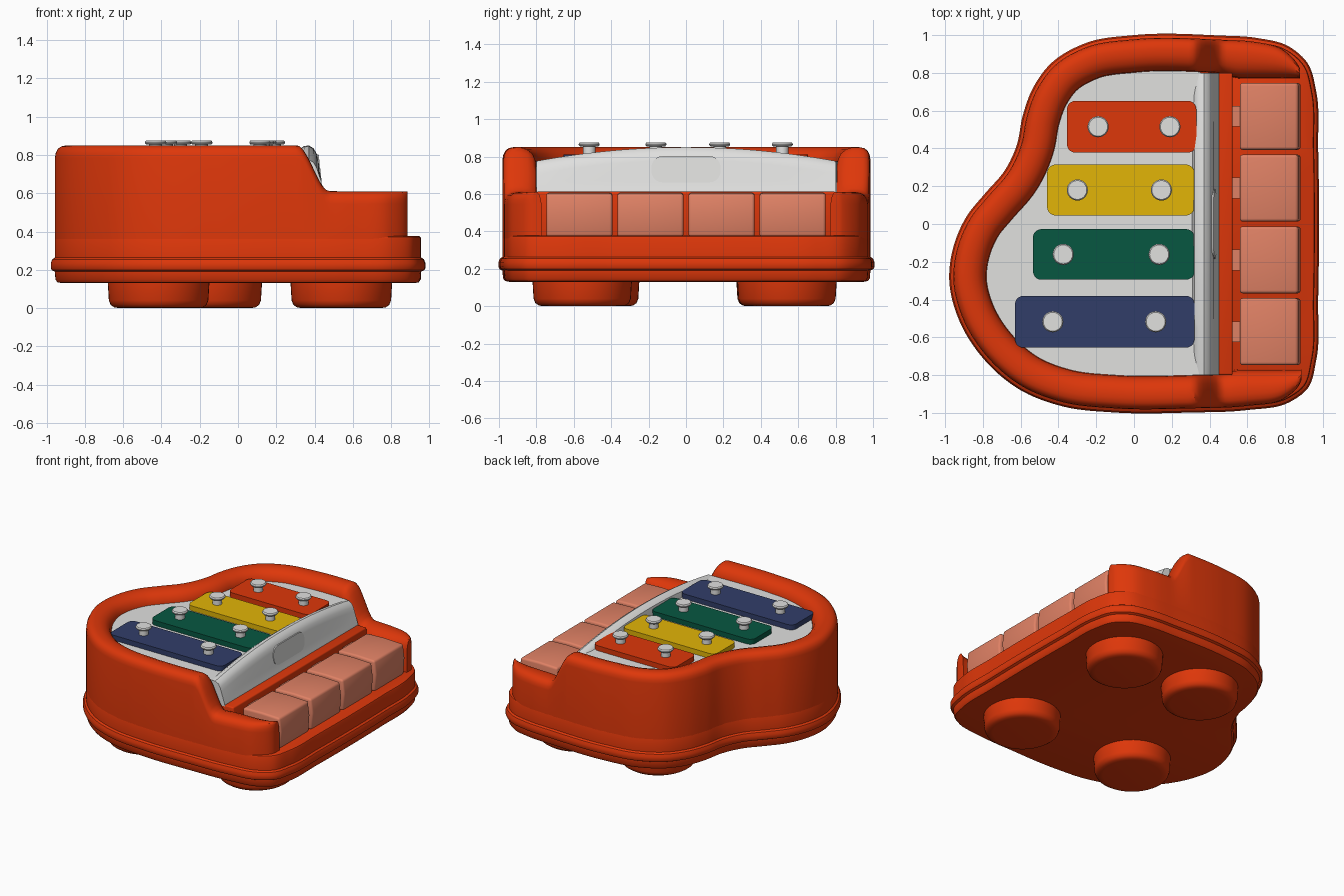
import bpy, bmesh, math
from mathutils import Vector

if "Cube" in bpy.data.objects:
    bpy.data.objects.remove(bpy.data.objects["Cube"])


def material(name, rgb):
    m = bpy.data.materials.new(name)
    m.diffuse_color = (*rgb, 1)
    m.use_nodes = True
    m.node_tree.nodes["Principled BSDF"].inputs["Base Color"].default_value = m.diffuse_color
    return m


RED = material("orange red", (0.73, 0.038, 0.003))
GREY = material("light grey", (0.75, 0.75, 0.74))
SALMON = material("salmon", (0.74, 0.22, 0.13))
YELLOW = material("mustard yellow", (0.76, 0.46, 0.002))
GREEN = material("dark green", (0.002, 0.095, 0.053))
BLUE = material("navy blue", (0.031, 0.048, 0.141))


def smooth(ob):
    bpy.ops.object.select_all(action='DESELECT')
    ob.select_set(True)
    bpy.context.view_layer.objects.active = ob
    bpy.ops.object.shade_smooth_by_angle(angle=math.radians(35))


def loft(name, rings, mat, bevel=0):
    """Closed skin through matching rings of points, capped at both ends."""
    bm = bmesh.new()
    rows = [[bm.verts.new(p) for p in ring] for ring in rings]
    n = len(rows[0])
    for a, b in zip(rows, rows[1:]):
        for i in range(n):
            j = (i + 1) % n
            bm.faces.new((a[i], a[j], b[j], b[i]))
    bm.faces.new(rows[0][::-1])
    bm.faces.new(rows[-1])
    bmesh.ops.recalc_face_normals(bm, faces=bm.faces)
    if bevel:
        sharp = [e for e in bm.edges if e.calc_face_angle(0) > 0.6]
        bmesh.ops.bevel(bm, geom=sharp, offset=bevel, segments=3,
                        profile=0.5, affect='EDGES')
    me = bpy.data.meshes.new(name)
    bm.to_mesh(me)
    bm.free()
    me.materials.append(mat)
    ob = bpy.data.objects.new(name, me)
    bpy.context.collection.objects.link(ob)
    smooth(ob)
    return ob


def round_rect(x0, x1, y0, y1, r):
    pts = []
    for k, (cx, cy) in enumerate(((x1-r, y1-r), (x0+r, y1-r), (x0+r, y0+r), (x1-r, y0+r))):
        for i in range(6):
            a = math.pi / 2 * (k + i / 5)
            pts.append((cx + r*math.cos(a), cy + r*math.sin(a)))
    return pts


def lathe(name, cx, cy, profile, mat, n=40):
    return loft(name, [[(cx + r*math.cos(2*math.pi*i/n), cy + r*math.sin(2*math.pi*i/n), z)
                        for i in range(n)] for r, z in profile], mat)


def box(name, x0, x1, y0, y1, z0, z1, mat, bevel=0):
    base = [(x0, y0), (x1, y0), (x1, y1), (x0, y1)]
    return loft(name, [[(x, y, z) for x, y in base] for z in (z0, z1)], mat, bevel)


# Piano-shaped outline: smooth closed curve, clockwise from above
CTRL = [Vector(p) for p in (
    (0, 1), (0.45, 0.998), (0.65, 0.985), (0.82, 0.94), (0.92, 0.85), (0.965, 0.7), (0.975, 0.4),
    (0.975, -0.4), (0.965, -0.72), (0.92, -0.87), (0.82, -0.945), (0.6, -0.985), (0.3, -0.998),
    (-0.1, -0.998), (-0.38, -0.965), (-0.6, -0.88), (-0.8, -0.71), (-0.93, -0.5), (-0.978, -0.3),
    (-0.95, -0.1), (-0.88, 0.05), (-0.79, 0.16), (-0.68, 0.29), (-0.62, 0.42), (-0.59, 0.57),
    (-0.54, 0.71), (-0.44, 0.85), (-0.25, 0.96))]


def tangent(i):
    p0, p1, p2 = CTRL[i-1], CTRL[i], CTRL[(i+1) % len(CTRL)]
    a, b = (p1-p0).length, (p2-p1).length
    return ((p1-p0)/a*b + (p2-p1)/b*a) / (a+b)


OUT = []
for i, p in enumerate(CTRL):
    k = (i + 1) % len(CTRL)
    q = CTRL[k]
    d = (q - p).length
    n = max(3, int(d / 0.022))
    for s in range(n):
        t = s / n
        OUT.append(p*(2*t**3-3*t*t+1) + tangent(i)*d*(t**3-2*t*t+t)
                   + q*(3*t*t-2*t**3) + tangent(k)*d*(t**3-t*t))


def offset(d):
    pts = []
    for i, p in enumerate(OUT):
        t = (OUT[(i+1) % len(OUT)] - OUT[i-1]).normalized()
        pts.append(p + Vector((t.y, -t.x))*d)
    return pts


def rim_height(x):
    t = min(1, max(0, (x - 0.31) / 0.17))
    return 0.85 - 0.24*t*t*(3 - 2*t)


# Lower body: flange and wall up to the ledge in front of the keys
loft("lower_body", [[(p.x, p.y, z) for p in offset(d)] for d, z in (
    (0.06, 0.13), (0.035, 0.135), (0.024, 0.15), (0.022, 0.19), (0.006, 0.198), (0, 0.21),
    (0, 0.235), (0.008, 0.255), (0.022, 0.264), (0.022, 0.362), (0.026, 0.372), (0.034, 0.377))], RED)

# Upper wall: rounded rim swept round the outline, stepping down to two tapering key arms
gap = [i for i, p in enumerate(OUT) if p.x > 0.8 and abs(p.y) < 0.82]
order = list(range(gap[-1] + 1, len(OUT))) + list(range(gap[0]))
skins = []
for d, drop in ((0.022, None), (0.022, 0.065), (0.026, 0.04), (0.037, 0.018), (0.055, 0.005),
                (0.08, 0), (0.115, 0), (0.15, 0.012), (0.178, 0.035), (0.195, 0.075), (0.2, None)):
    skin = []
    for p, outer, inner in zip(OUT, offset(0.022), offset(d)):
        if p.x > 0.45:
            f = (d - 0.022)/0.178
            side = math.copysign(0.77, p.y)
            mix = min(1, (p.x - 0.45)/0.1)
            inner = inner.lerp(Vector((outer.x, outer.y + (side - outer.y)*f)), mix)
        x = inner.x - 0.15*max(0, inner.x - 0.7)
        skin.append((x, inner.y, 0.36 if drop is None else rim_height(p.x) - drop))
    skins.append(skin)
loft("upper_wall", [[s[i] for s in skins] for i in order], RED)
box("key_divider", 0.40, 0.522, -0.80, 0.80, 0.36, 0.613, RED, 0.01)

# Grey top plate and its arched front lip
plate = [p for p in offset(0.197) if p.x < 0.36]
start = max(range(len(plate)), key=lambda i: (plate[i] - plate[i-1]).length)
plate = plate[start:] + plate[:start]
loft("top_plate", [[(p.x, p.y, z) for p in plate] for z in (0.60, 0.774)], GREY)
lip = []
for i in range(33):
    y = -0.80 + 1.6*i/32
    h = 0.776 + 0.074*(1 - (y/0.8)**2)
    lip.append([(x, y, z) for x, z in (
        (0.455, 0.59), (0.445, 0.63), (0.432, 0.67), (0.42, h-0.07), (0.41, h-0.04), (0.395, h-0.015),
        (0.37, h), (0.345, h-0.003), (0.32, h-0.02), (0.30, 0.74), (0.30, 0.60))])
loft("plate_lip", lip, GREY)
# Raised oval panel on the lip
panel = round_rect(-0.185, 0.185, -0.07, 0.07, 0.06)
loft("lip_panel", [[(0.4255 - v*0.109 + o, u, 0.732 + v) for u, v in panel] for o in (-0.005, 0.004)],
     GREY)

# Chime bars with two pins each
for name, mat, x0, x1, y0, y1, pins in (
        ("red", RED, -0.355, 0.33, 0.378, 0.652, (-0.19, 0.19)),
        ("yellow", YELLOW, -0.46, 0.32, 0.045, 0.315, (-0.30, 0.145)),
        ("green", GREEN, -0.535, 0.32, -0.295, -0.027, (-0.375, 0.133)),
        ("blue", BLUE, -0.63, 0.32, -0.655, -0.38, (-0.43, 0.115))):
    outline = round_rect(x0, x1, y0, y1, 0.045)
    loft(name + "_chime_bar", [[(x, y, z) for x, y in outline] for z in (0.77, 0.812)], mat)
    for x in pins:
        lathe(name + "_bar_pin", x, (y0 + y1)/2, (
            (0.034, 0.80), (0.034, 0.855), (0.05, 0.855), (0.056, 0.862), (0.056, 0.868),
            (0.05, 0.876)), GREY, 24)

# Piano keys with hinge tabs
for i in range(4):
    y = -0.57 + 0.38*i
    section = [(0.56, 0.37), (0.56, 0.603), (0.72, 0.608), (0.868, 0.603), (0.882, 0.50), (0.872, 0.37)]
    loft("piano_key", [[(x, v, z) for x, z in section] for v in (y - 0.177, y + 0.177)],
         SALMON, 0.016)
    box("key_tab", 0.515, 0.57, y - 0.055, y + 0.055, 0.50, 0.57, SALMON)

# Round feet
for x, y in ((0.54, -0.555), (0.54, 0.54), (-0.14, 0.535), (-0.415, -0.515)):
    lathe("foot", x, y, ((0.20, 0), (0.23, 0.003), (0.25, 0.016), (0.26, 0.04), (0.266, 0.14)), RED, 48)
